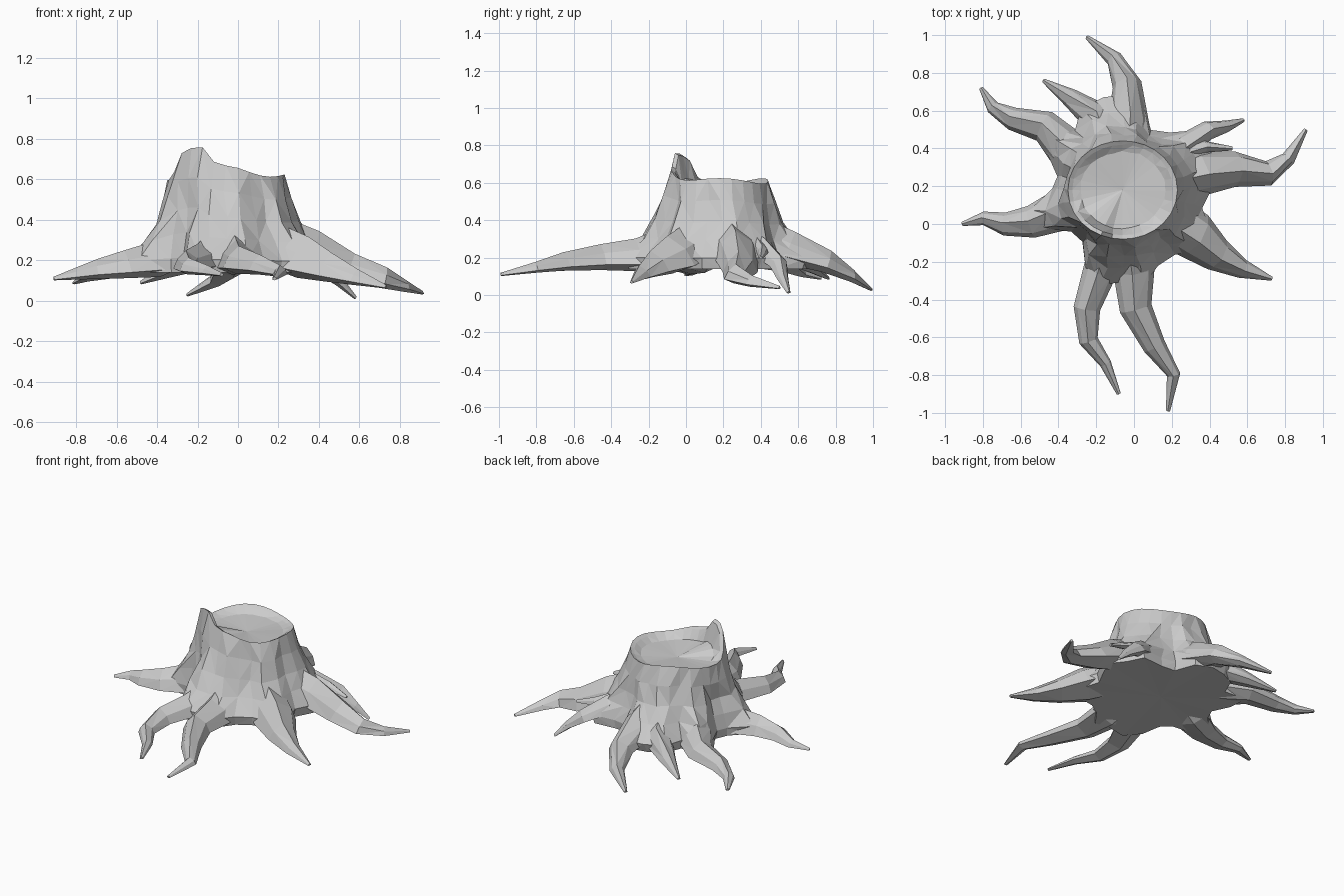
import bpy
import bmesh
import random
from math import atan2, cos, exp, pi, radians, sin
from mathutils import Vector

random.seed(4)
if "Cube" in bpy.data.objects:
    bpy.data.objects.remove(bpy.data.objects["Cube"], do_unlink=True)

GREY = (0.6, 0.6, 0.6, 1)
wood = bpy.data.materials.new("grey_wood")
wood.use_nodes = True
wood.diffuse_color = GREY
wood.node_tree.nodes["Principled BSDF"].inputs["Base Color"].default_value = GREY

CENTRE = Vector((-0.06, 0.18, 0))
SIDES = 28
BASE = 0.14
# Ridged outline shared by every root: sideways, upward
SECTION = [(-1, -.5), (-.7, .35), (.1, 1), (.7, .3), (1, -.5), (.2, -.9)]
root_angles = []


def loft(name, rings, start, end):
    """Closed flat-shaded solid through equal rings with a centre point at each end."""
    bm = bmesh.new()
    loops = [[bm.verts.new(point) for point in ring] for ring in rings]
    count = len(loops[0])
    for lower, upper in zip(loops, loops[1:]):
        for i in range(count):
            j = (i + 1) % count
            quad = [lower[i], lower[j], upper[j], upper[i]]
            if random.random() < 0.5:
                quad = quad[1:] + quad[:1]
            bm.faces.new(quad[:3])
            bm.faces.new([quad[0], quad[2], quad[3]])
    for loop, tip in ((loops[0], start), (loops[-1], end)):
        cap = bm.verts.new(tip)
        for i in range(count):
            bm.faces.new([loop[i], loop[(i + 1) % count], cap])
    bmesh.ops.recalc_face_normals(bm, faces=bm.faces)
    mesh = bpy.data.meshes.new(name)
    bm.to_mesh(mesh)
    bm.free()
    mesh.materials.append(wood)
    obj = bpy.data.objects.new(name, mesh)
    bpy.context.scene.collection.objects.link(obj)
    return obj


def root(name, width, top, tip, *path, fall=1.0):
    """Tapered root along a ground path, dropping from top to tip."""
    last = len(path) - 1
    points = [Vector((x, y, top + (tip - top) * (i / last) ** fall))
              for i, (x, y) in enumerate(path)]
    sizes = [width * (1 - i / last) + .011 for i in range(last + 1)]
    # Bury the first ring inside the trunk
    outward = points[0] - CENTRE
    root_angles.append(atan2(outward.y, outward.x))
    buried = CENTRE + outward * .5
    buried.z = top + .08
    points.insert(0, buried)
    sizes.insert(0, width * 1.15)
    rings = []
    for i, (point, size) in enumerate(zip(points, sizes)):
        along = points[min(i + 1, last + 1)] - points[max(i - 1, 0)]
        side = Vector((along.y, -along.x, 0)).normalized()
        up = side.cross(along).normalized()
        rings.append([point + (side * s + up * u * .85) * size for s, u in SECTION])
    return loft(name, rings, points[0], points[-1])


roots = [
    root("front_left_root", .1, .21, .11,
         (0, -.25), (.01, -.45), (.11, -.65), (.21, -.8), (.18, -.99), fall=1.6),
    root("front_right_root", .08, .21, .13,
         (-.18, -.25), (-.25, -.45), (-.24, -.62), (-.15, -.74), (-.08, -.9)),
    root("left_front_root", .12, .21, .07,
         (.33, -.07), (.45, -.17), (.58, -.24), (.73, -.29)),
    root("left_root", .11, .25, .04,
         (.36, .27), (.55, .29), (.72, .27), (.82, .35), (.91, .5), fall=.6),
    root("left_back_root", .06, .25, .015,
         (.27, .41), (.4, .5), (.5, .52), (.58, .55)),
    root("left_back_twig", .04, .28, .2, (.25, .37), (.38, .41), (.52, .4)),
    root("back_root", .1, .25, .03, (-.03, .55), (-.04, .75), (-.11, .88), (-.25, .99)),
    root("back_right_root", .08, .22, .09, (-.19, .57), (-.34, .67), (-.48, .76)),
    root("right_back_root", .1, .22, .09,
         (-.37, .41), (-.48, .52), (-.65, .56), (-.75, .62), (-.81, .72)),
    root("right_root", .1, .2, .11,
         (-.4, .07), (-.55, .01), (-.69, 0), (-.8, .03), (-.91, 0)),
]


def gap(a, b):
    """Unsigned angle between two directions."""
    return abs((a - b + pi) % (2 * pi) - pi)


def base_radius(angle):
    """Trunk foot, swelling into a buttress at each root."""
    nearest = min(gap(angle, other) for other in root_angles)
    valley = .35 + .08 * max(0, cos(angle + radians(35)))
    return valley + (.55 - valley) * max(0, 1 - nearest / .36)


def rim_height(angle):
    """Broken rim with one tall blunt splinter sloping off to the front."""
    splinter = .12 * exp(-(gap(angle, radians(231)) / .4) ** 4)
    shoulder = .06 * exp(-(gap(angle, radians(275)) / .6) ** 2)
    return .61 + splinter + shoulder + .015 * cos(3 * angle)


def rim_radius(angle):
    return .275 + .015 * cos(2 * angle)


def trunk_ring(radius, height, jitter=0.0):
    ring = []
    for i in range(SIDES):
        angle = 2 * pi * i / SIDES
        turn = angle + random.uniform(-jitter, jitter) * 4
        reach = radius(angle) + random.uniform(-jitter, jitter)
        ring.append(CENTRE + Vector((reach * cos(turn), reach * sin(turn), height(angle))))
    return ring


def flare(level, spread, jitter):
    """Outer trunk ring between the foot and the rim."""
    return trunk_ring(
        lambda a: rim_radius(a) + (base_radius(a) - rim_radius(a)) * spread,
        lambda a: BASE + (rim_height(a) - BASE) * level, jitter)


# Trunk with a sunken top
rings = [flare(0, .92, 0), flare(.12, 1, .006), flare(.32, .62, .01),
         flare(.52, .34, .012), flare(.76, .15, .01), flare(1, 0, 0),
         trunk_ring(lambda a: rim_radius(a) * .92, lambda a: rim_height(a) - .012),
         trunk_ring(lambda a: rim_radius(a) * .78,
                    lambda a: .575 + (rim_height(a) - .6) * .3, .005)]
stump = loft("stump", rings, CENTRE + Vector((0, 0, .15)), CENTRE + Vector((0, 0, .565)))

# Merge the roots into the trunk
for part in roots:
    union = stump.modifiers.new(part.name, "BOOLEAN")
    union.operation = "UNION"
    union.solver = "EXACT"
    union.object = part
evaluated = stump.evaluated_get(bpy.context.evaluated_depsgraph_get())
merged = bpy.data.meshes.new_from_object(evaluated)
stump.modifiers.clear()
stump.data = merged
for part in roots:
    bpy.data.objects.remove(part, do_unlink=True)
